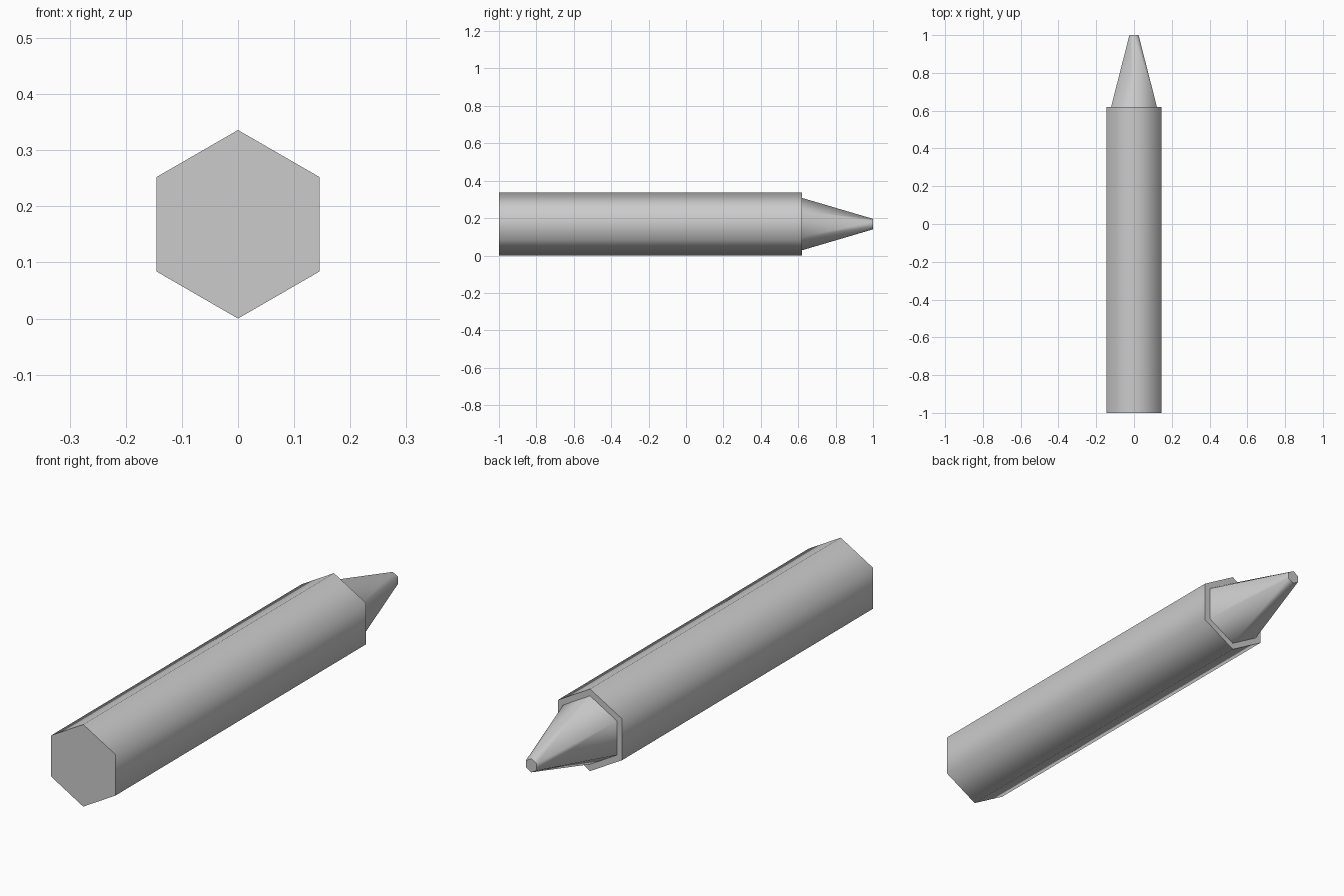
import bpy
import math
from mathutils import Matrix

if "Cube" in bpy.data.objects:
    bpy.data.objects.remove(bpy.data.objects["Cube"], do_unlink=True)

RADIUS = 0.168   # centre to corner of the six-sided barrel
SHOULDER = 0.62  # where the barrel ends and the tip begins

grey = bpy.data.materials.new("plain grey")
grey.use_nodes = True
colour = (0.6, 0.6, 0.6, 1)
grey.diffuse_color = colour
grey.node_tree.nodes["Principled BSDF"].inputs["Base Color"].default_value = colour


def hex_part(name, y0, y1, r0, r1):
    """Six-sided frustum along y, with corners at the top and bottom."""
    bpy.ops.mesh.primitive_cone_add(vertices=6, radius1=r0, radius2=r1, depth=y1 - y0)
    part = bpy.context.object
    part.name = name
    # Lay the axis along +y; the first corner then points up or down
    part.data.transform(Matrix.Rotation(math.radians(-90), 4, "X"))
    top = max(part.data.vertices, key=lambda v: v.co.z).co
    part.data.transform(Matrix.Rotation(-math.atan2(top.x, top.z), 4, "Y"))
    part.data.materials.append(grey)
    part.location = (0, (y0 + y1) / 2, RADIUS)
    # Long sides blend together, end caps stay crisp
    bpy.ops.object.shade_smooth_by_angle(angle=math.radians(65))
    return part


# Barrel and narrower tapered tip
hex_part("barrel", -1, SHOULDER, RADIUS, RADIUS)
hex_part("tapered_tip", SHOULDER, 1, 0.14, 0.028)
